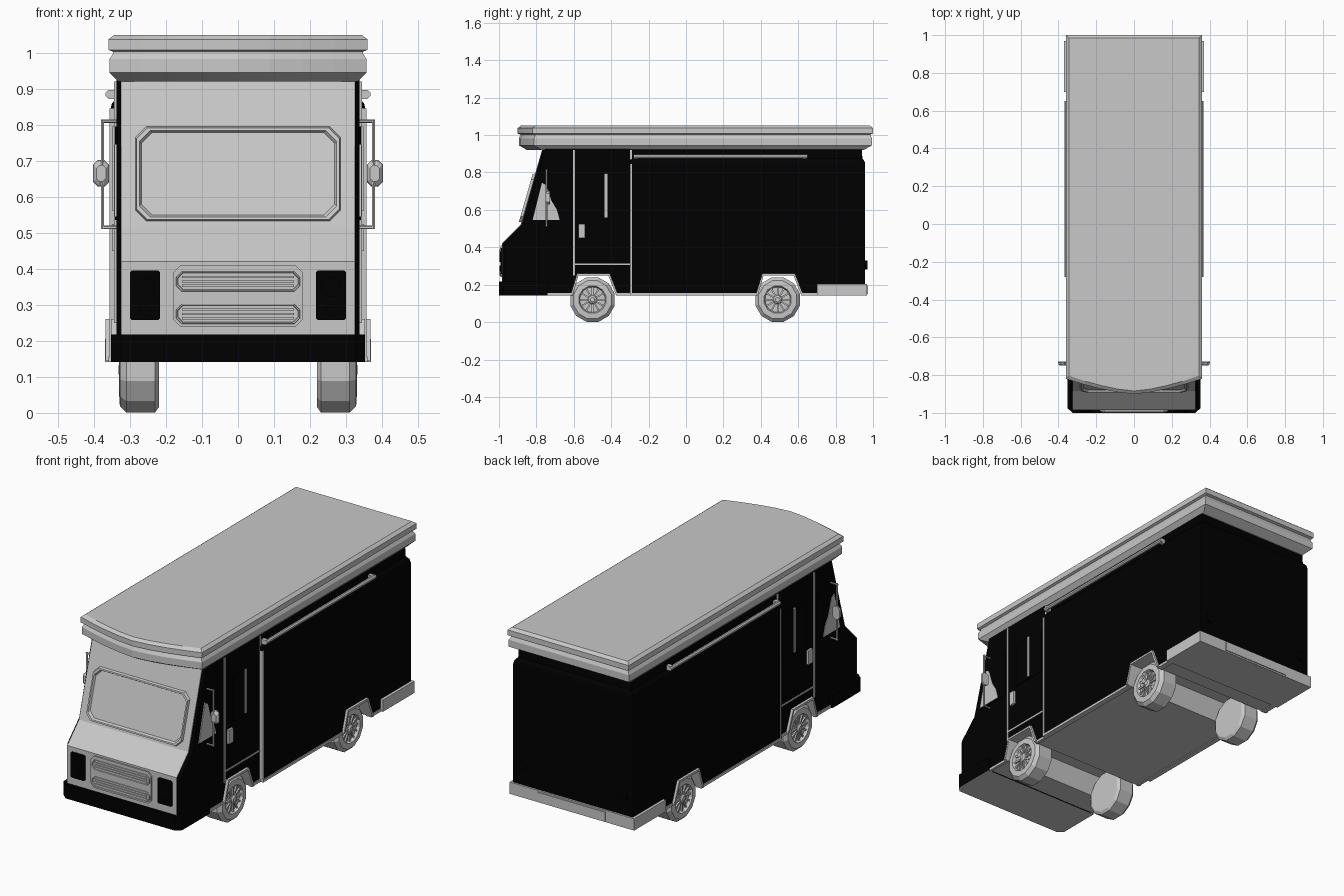
import bpy, bmesh, math
from mathutils import Vector

if "Cube" in bpy.data.objects:
    bpy.data.objects.remove(bpy.data.objects["Cube"])


def material(name, v):
    m = bpy.data.materials.new(name)
    m.diffuse_color = (v, v, v, 1)
    m.use_nodes = True
    m.node_tree.nodes["Principled BSDF"].inputs["Base Color"].default_value = m.diffuse_color
    return m


BLACK = material("black paint", 0.0)
LIGHT = material("light grey", 0.58)


def finish(name, bm, mat, under=None):
    bmesh.ops.remove_doubles(bm, verts=bm.verts, dist=1e-6)
    bmesh.ops.recalc_face_normals(bm, faces=bm.faces)
    bm.normal_update()
    me = bpy.data.meshes.new(name)
    me.materials.append(mat)
    if under:                       # floor and wheel wells get the second colour
        me.materials.append(under)
        for f in bm.faces:
            low = max(v.co.z for v in f.verts) < 0.26
            f.material_index = int(low and (f.normal.z < -0.9 or (f.normal.z < -0.1 and abs(f.normal.x) < 0.1)))
    bm.to_mesh(me)
    bm.free()
    ob = bpy.data.objects.new(name, me)
    bpy.context.collection.objects.link(ob)
    return ob


def loft(name, rings, mat, under=None, closed=False):
    """Skin a stack of equal-length rings; capped unless closed into a loop."""
    bm = bmesh.new()
    vs = [[bm.verts.new(p) for p in r] for r in rings]
    n = len(vs[0])
    pairs = list(zip(vs, vs[1:])) + ([(vs[-1], vs[0])] if closed else [])
    for a, b in pairs:
        for i in range(n):
            bm.faces.new((a[i], a[(i + 1) % n], b[(i + 1) % n], b[i]))
    if not closed:
        bm.faces.new(vs[0])
        bm.faces.new(vs[-1])
    return finish(name, bm, mat, under)


def side_prism(name, pts, x0, x1, mat, under=None):
    return loft(name, [[(x, y, z) for y, z in pts] for x in (x0, x1)], mat, under)


def box(name, x, y, z, mat, under=None):
    return side_prism(name, [(y[0], z[0]), (y[1], z[0]), (y[1], z[1]), (y[0], z[1])],
                      x[0], x[1], mat, under)


def rod(name, a, b, r, mat, sides=8):
    a, b = Vector(a), Vector(b)
    q = (b - a).to_track_quat('Z', 'Y')
    circ = [q @ Vector((r * math.cos(t), r * math.sin(t), 0))
            for t in (2 * math.pi * (i + 0.5) / sides for i in range(sides))]
    return loft(name, [[a + c for c in circ], [b + c for c in circ]], mat)


def chamfer_rect(x0, x1, z0, z1, c):
    return [(x0 + c, z0), (x1 - c, z0), (x1, z0 + c), (x1, z1 - c),
            (x1 - c, z1), (x0 + c, z1), (x0, z1 - c), (x0, z0 + c)]


def front_y(z):
    """Depth of the cab nose at a given height."""
    if z <= 0.42:
        return -0.98
    if z <= 0.52:
        return -0.98 + (z - 0.42)
    return -0.88 + (z - 0.52) * 0.2875


def on_nose(outline, out):
    return [(x, front_y(z) - out, z) for x, z in outline]


def nose_plate(name, outline, base, out, mat):
    return loft(name, [on_nose(outline, base), on_nose(outline, out)], mat)


def nose_frame(name, rect, c, w, base, out, mat):
    """Raised frame with a sloping inner lip."""
    x0, x1, z0, z1 = rect
    rings = []
    for inset, o in ((0, base), (w * 0.2, out), (w * 0.6, out), (w, base)):
        rings.append(on_nose(chamfer_rect(x0 + inset, x1 - inset, z0 + inset, z1 - inset, c), o))
    return loft(name, rings, mat, closed=True)


# Wheel arch outline, read from rear to front along the bottom edge
def arch(yc):
    return [(yc + 0.125, 0.146), (yc + 0.085, 0.25), (yc - 0.075, 0.25), (yc - 0.105, 0.146)]


# Cab with chamfered front corners, and cargo box
nose = [(-0.98, 0.146), (-0.98, 0.42), (-0.88, 0.52), (-0.765, 0.93)]
rest = [(-0.3, 0.93), (-0.3, 0.146)] + arch(-0.5)
loft("cab_body", [[(x, y + d, z) for y, z in nose] + [(x, y, z) for y, z in rest]
                  for x, d in ((-0.338, 0.016), (-0.325, 0), (0.325, 0), (0.338, 0.016))], BLACK, LIGHT)
side_prism("cargo_body", [(-0.3, 0.146), (-0.3, 0.84), (0.958, 0.84), (0.958, 0.146)] + arch(0.49),
           -0.355, 0.355, BLACK, LIGHT)
loft("cargo_shoulder", [[(-x, -0.3, z), (x, -0.3, z), (x, y, z), (-x, y, z)] for x, y, z in
     ((0.355, 0.958, 0.84), (0.35, 0.955, 0.86), (0.336, 0.943, 0.875), (0.334, 0.94, 0.93))], BLACK)


# Roof: a bowed-front outline stacked in two tiers
def roof_ring(w, z, inset):
    front = [(w * t, -0.9 + inset + 0.08 * abs(t) ** 1.5, z)
             for t in (-1, -0.75, -0.5, -0.25, 0, 0.25, 0.5, 0.75, 1)]
    return front + [(w, 1.0 - inset, z), (-w, 1.0 - inset, z)]


loft("roof", [roof_ring(*r) for r in
     ((0.332, 0.92, 0.05), (0.357, 0.945, 0.006), (0.357, 0.982, 0.006), (0.347, 0.998, 0.014),
      (0.347, 1.003, 0.014), (0.36, 1.008, 0), (0.36, 1.037, 0), (0.343, 1.05, 0.016))], LIGHT)

# Nose panel, windscreen, grille
pz = (0.215, 0.42, 0.52, 0.92)
side_prism("nose_panel", [(front_y(z) - 0.005, z) for z in pz]
           + [(front_y(z) + 0.004, z) for z in reversed(pz)], -0.325, 0.325, LIGHT)
nose_plate("windscreen", chamfer_rect(-0.27, 0.27, 0.545, 0.78, 0.02), 0.004, 0.007, LIGHT)
nose_frame("windscreen_frame", (-0.285, 0.285, 0.533, 0.795), 0.03, 0.018, 0.004, 0.018, LIGHT)
nose_plate("grille", chamfer_rect(-0.18, 0.18, 0.24, 0.41, 0.02), 0.004, 0.013, LIGHT)
for z in (0.275, 0.365):
    nose_frame("grille_opening", (-0.172, 0.172, z - 0.028, z + 0.028), 0.015, 0.006, 0.01, 0.017, LIGHT)
    for dz in (-0.012, 0, 0.012):
        box("grille_slat", (-0.155, 0.155), (-0.998, -0.99), (z + dz - 0.003, z + dz + 0.003), LIGHT)

# Bumpers
loft("front_bumper", [[(-0.352, -0.74, z), (-0.352, -0.975, z), (-0.325, -1.0, z), (0.325, -1.0, z),
                       (0.352, -0.975, z), (0.352, -0.74, z)] for z in (0.142, 0.218)], BLACK, LIGHT)
loft("rear_bumper", [[(-0.37, 0.7, z), (0.37, 0.7, z), (0.37, 0.968, z), (-0.37, 0.968, z)]
                     for z in (0.142, 0.205)], LIGHT)
box("rear_step", (-0.2, 0.2), (0.96, 0.973), (0.15, 0.197), LIGHT)

for s in (-1, 1):
    # Headlamps and tail lamps
    nose_plate("headlamp_housing", chamfer_rect(s * 0.258 - 0.042, s * 0.258 + 0.042, 0.258, 0.395, 0.005),
               0.004, 0.011, BLACK)
    for z, r in ((0.35, 0.028), (0.285, 0.016)):
        rod("headlamp", (s * 0.258, -0.985, z), (s * 0.258, -0.996, z), r, BLACK, 16)
    rod("tail_lamp", (s * 0.3, 0.95, 0.305), (s * 0.3, 0.97, 0.305), 0.025, BLACK, 12)

    # Cab quarter window and sliding door
    side_prism("quarter_window_frame", [(-0.82, 0.535), (-0.62, 0.535), (-0.62, 0.795), (-0.755, 0.795)],
               s * 0.33, s * 0.341, BLACK)
    side_prism("quarter_window", [(-0.82, 0.545), (-0.675, 0.545), (-0.69, 0.6), (-0.72, 0.65),
                                  (-0.745, 0.73), (-0.77, 0.745)], s * 0.335, s * 0.343, LIGHT)
    box("door_window", (s * 0.33, s * 0.343), (-0.53, -0.33), (0.55, 0.795), BLACK)
    box("door_window_bar", (s * 0.335, s * 0.348), (-0.436, -0.421), (0.56, 0.795), LIGHT)
    box("door_handle", (s * 0.335, s * 0.35), (-0.575, -0.54), (0.45, 0.525), LIGHT)
    box("door_front_trim", (s * 0.33, s * 0.344), (-0.605, -0.594), (0.25, 0.92), LIGHT)
    box("door_rear_trim", (s * 0.33, s * 0.3575), (-0.3005, -0.29), (0.146, 0.845), LIGHT)
    box("door_rear_trim_top", (s * 0.33, s * 0.342), (-0.3005, -0.29), (0.845, 0.92), LIGHT)
    box("door_lower_trim", (s * 0.33, s * 0.342), (-0.6, -0.3), (0.304, 0.313), LIGHT)

    # Sill trim and wheel arch lips
    for y0, y1, x in ((-0.74, -0.605, 0.344), (-0.375, -0.3, 0.344), (-0.3, 0.385, 0.36), (0.615, 0.7, 0.36)):
        box("sill_trim", (s * 0.33, s * x), (y0, y1), (0.142, 0.156), LIGHT)
    for yc, x in ((-0.5, 0.352), (0.49, 0.368)):
        lip = arch(yc)
        outer = [(y + d, z + e) for (y, z), d, e in
                 zip(lip, (0.012, 0.007, -0.007, -0.012), (0, 0.011, 0.011, 0))]
        side_prism("arch_lip", lip + outer[::-1], s * 0.33, s * x, LIGHT)

    # Awning rail with end brackets
    rod("awning_rail", (s * 0.358, -0.28, 0.885), (s * 0.358, 0.65, 0.885), 0.011, LIGHT)
    for y in (-0.27, 0.635):
        box("rail_bracket", (s * 0.33, s * 0.36), (y - 0.01, y + 0.01), (0.872, 0.897), LIGHT)

    # Wing mirror on its tubular arm
    for z in (0.515, 0.81):
        rod("mirror_arm", (s * 0.33, -0.745, z), (s * 0.38, -0.745, z), 0.005, LIGHT, 6)
    rod("mirror_post", (s * 0.376, -0.745, 0.51), (s * 0.376, -0.745, 0.815), 0.005, LIGHT, 6)
    loft("mirror_head", [[(s * 0.38 + dx * k, y, 0.665 + dz * k) for dx, dz in
                          chamfer_rect(-0.022, 0.022, -0.037, 0.037, 0.013)]
                         for y, k in ((-0.75, 0.6), (-0.742, 0.9), (-0.733, 1), (-0.728, 0.95))], LIGHT)

    # Wheels: chamfered tyre with closed back, rim dish, spokes and hub
    for yc in (-0.5, 0.49):
        def ring(r, x, n=12):
            return [(s * x, yc + r * math.cos(2 * math.pi * (i + 0.5) / n),
                     0.12 + r * math.sin(2 * math.pi * (i + 0.5) / n)) for i in range(n)]
        loft("tyre", [ring(0.108, 0.22), ring(0.123, 0.23), ring(0.123, 0.31), ring(0.105, 0.328),
                      ring(0.075, 0.33), ring(0.068, 0.314)], LIGHT)
        for i in range(12):
            a = math.pi * i / 6
            d = Vector((0, math.cos(a), math.sin(a)))
            c = Vector((s * 0.318, yc, 0.12))
            rod("spoke", c + d * 0.015, c + d * 0.069, 0.006, LIGHT, 4)
        loft("hub", [ring(0.026, 0.31), ring(0.022, 0.325), ring(0.012, 0.332)], LIGHT)
